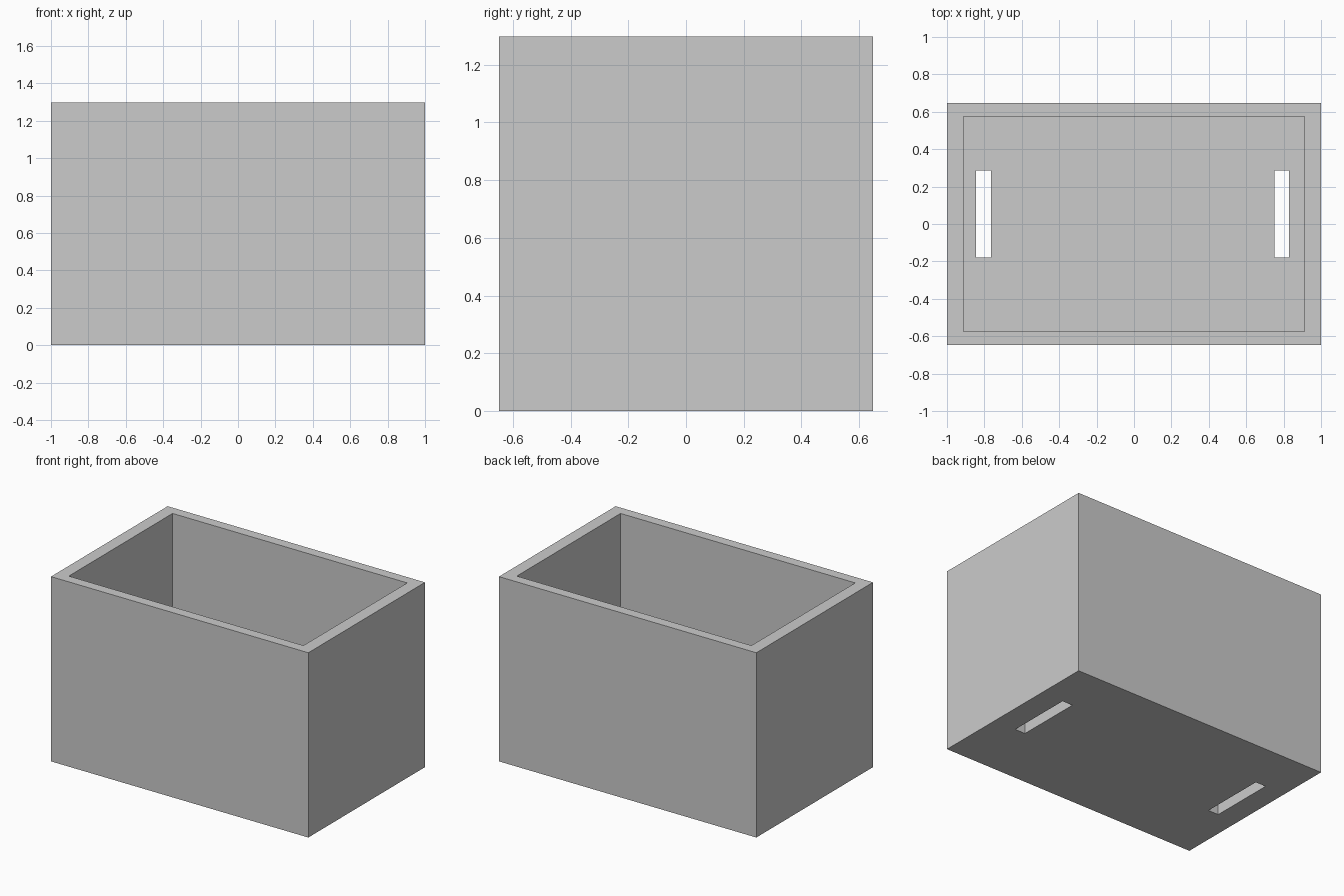
import bpy

cube = bpy.data.objects.get("Cube")
if cube:
    bpy.data.objects.remove(cube, do_unlink=True)

WIDTH, DEPTH, HEIGHT = 2.0, 1.295, 1.298
FLOOR = 0.08

# Single grey material
grey = bpy.data.materials.new("plain_grey")
grey.use_nodes = True
colour = (0.6, 0.6, 0.6, 1)
grey.diffuse_color = colour
grey.node_tree.nodes["Principled BSDF"].inputs["Base Color"].default_value = colour


def box(name, low, high):
    """Axis-aligned box between two corners."""
    centre = [(a + b) / 2 for a, b in zip(low, high)]
    bpy.ops.mesh.primitive_cube_add(size=1, location=centre)
    obj = bpy.context.object
    obj.name = name
    obj.scale = [b - a for a, b in zip(low, high)]
    bpy.ops.object.transform_apply(location=True, rotation=False, scale=True)
    obj.data.materials.append(grey)
    return obj


def cut(target, cutter):
    """Subtract the cutter from the target and discard it."""
    cutter.hide_render = True
    mod = target.modifiers.new("cut", "BOOLEAN")
    mod.operation = "DIFFERENCE"
    mod.solver = "EXACT"
    mod.object = cutter
    bpy.context.view_layer.objects.active = target
    bpy.ops.object.modifier_apply(modifier=mod.name)
    bpy.data.objects.remove(cutter, do_unlink=True)


# Open-topped container
container = box("container", (-WIDTH / 2, -DEPTH / 2, 0), (WIDTH / 2, DEPTH / 2, HEIGHT))

# Hollow interior
cut(container, box("cavity", (-0.912, -0.576, FLOOR), (0.912, 0.576, HEIGHT + 0.2)))

# Drainage slots through the floor near each end
for left_edge in (-0.845, 0.75):
    cut(container, box("slot", (left_edge, -0.179, -0.2), (left_edge + 0.08, 0.287, FLOOR + 0.2)))
